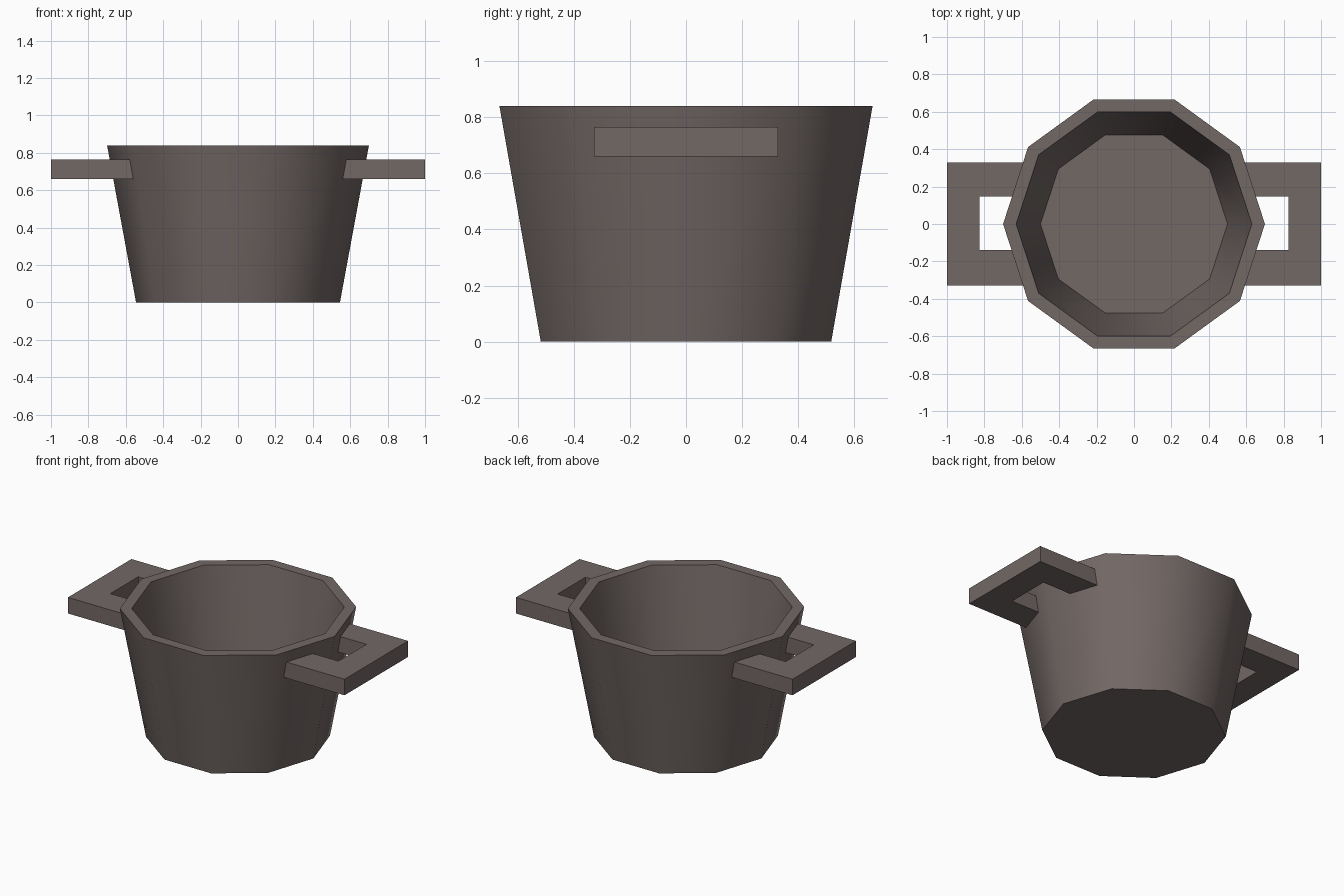
import bpy, bmesh, math

if "Cube" in bpy.data.objects:
    bpy.data.objects.remove(bpy.data.objects["Cube"])

mat = bpy.data.materials.new("dark warm grey")
mat.diffuse_color = (0.17, 0.138, 0.13, 1)
mat.use_nodes = True
mat.node_tree.nodes["Principled BSDF"].inputs["Base Color"].default_value = mat.diffuse_color


def finish(bm, name):
    bmesh.ops.recalc_face_normals(bm, faces=bm.faces[:])
    me = bpy.data.meshes.new(name)
    bm.to_mesh(me)
    bm.free()
    me.materials.append(mat)
    ob = bpy.data.objects.new(name, me)
    bpy.context.collection.objects.link(ob)
    return ob


# Pot body: ten-sided tapered shell, from outer base over the rim to the inner floor
SIDES = 10
bm = bmesh.new()
rings = []
for r, z in [(0.545, 0), (0.70, 0.84), (0.63, 0.84), (0.50, 0.10)]:
    rings.append([bm.verts.new((r * math.cos(math.tau * i / SIDES),
                                r * math.sin(math.tau * i / SIDES), z))
                  for i in range(SIDES)])
for a, b in zip(rings, rings[1:]):
    for i in range(SIDES):
        j = (i + 1) % SIDES
        bm.faces.new((a[i], a[j], b[j], b[i]))
bm.faces.new(rings[0])
bm.faces.new(rings[-1])
pot = finish(bm, "pot_body")
bpy.context.view_layer.objects.active = pot
pot.select_set(True)
bpy.ops.object.shade_smooth_by_angle(angle=math.radians(45))

# Handles: flat C-shaped loops whose arms end inside the pot wall
outer = [(0.53, -0.328), (1.0, -0.328), (1.0, 0.328), (0.53, 0.328)]
inner = [(0.595, -0.14), (0.825, -0.14), (0.825, 0.148), (0.595, 0.148)]
for name, side in (("right_handle", 1), ("left_handle", -1)):
    bm = bmesh.new()
    o = [bm.verts.new((x * side, y, 0.66)) for x, y in outer]
    n = [bm.verts.new((x * side, y, 0.66)) for x, y in inner]
    face = bm.faces.new(o + n[::-1])
    ext = bmesh.ops.extrude_face_region(bm, geom=[face], use_keep_orig=True)
    top = [v for v in ext["geom"] if isinstance(v, bmesh.types.BMVert)]
    bmesh.ops.translate(bm, verts=top, vec=(0, 0, 0.105))
    finish(bm, name)
